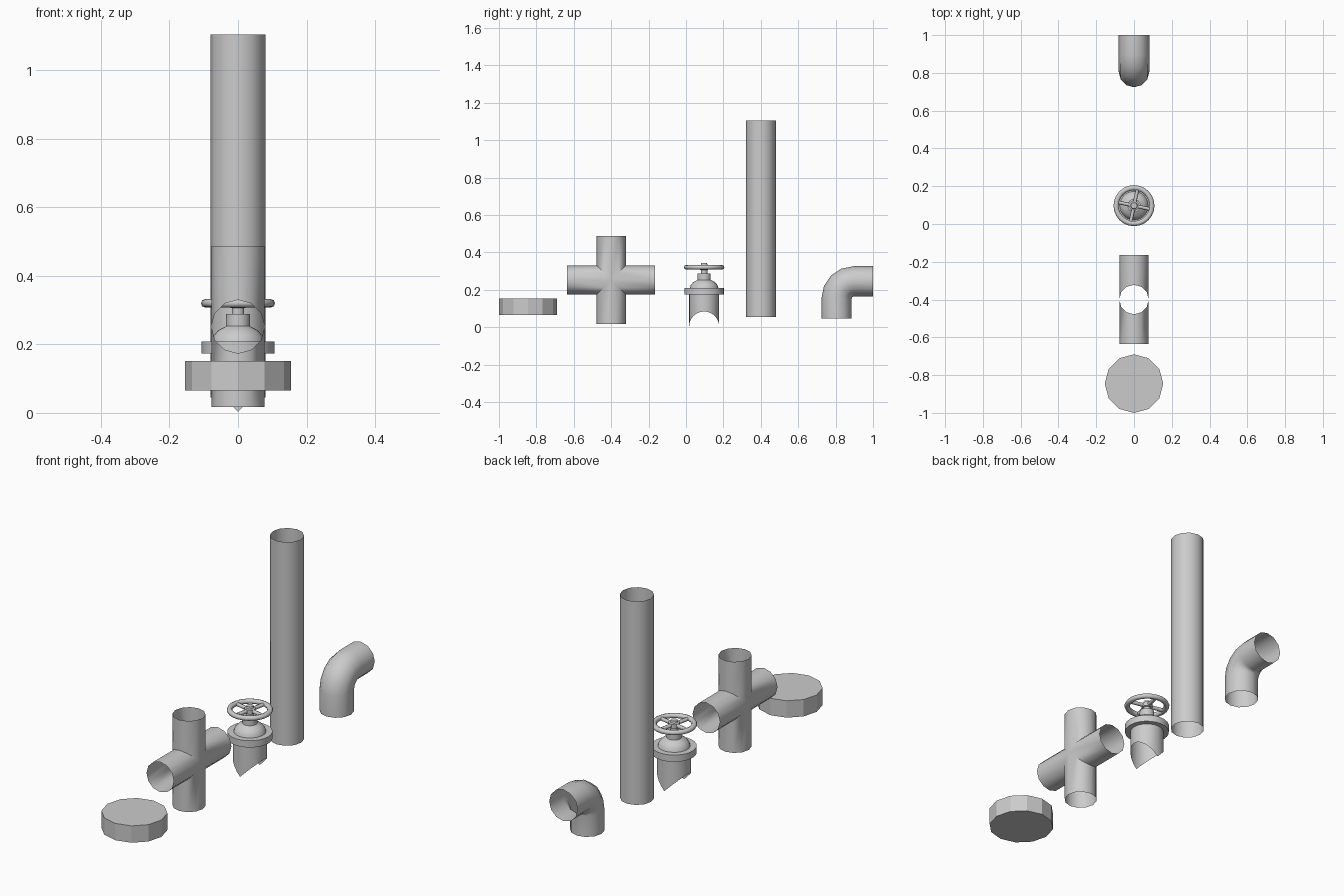
import bpy, bmesh
from math import sin, cos, pi, radians
from mathutils import Vector, Matrix

if "Cube" in bpy.data.objects:
    bpy.data.objects.remove(bpy.data.objects["Cube"])


def finish(name, bm, loc, angle=35):
    bmesh.ops.remove_doubles(bm, verts=bm.verts, dist=1e-5)
    bmesh.ops.recalc_face_normals(bm, faces=bm.faces)
    mesh = bpy.data.meshes.new(name)
    bm.to_mesh(mesh)
    bm.free()
    ob = bpy.data.objects.new(name, mesh)
    bpy.context.collection.objects.link(ob)
    ob.location = loc
    bpy.ops.object.select_all(action='DESELECT')
    ob.select_set(True)
    bpy.context.view_layer.objects.active = ob
    bpy.ops.object.shade_smooth_by_angle(angle=radians(angle))
    return ob


def loft(bm, rings, closed=False):
    rows = [[bm.verts.new(p) for p in r] for r in rings]
    pairs = list(zip(rows, rows[1:]))
    if closed:
        pairs.append((rows[-1], rows[0]))
    for a, b in pairs:
        n = len(a)
        for i in range(n):
            j = (i + 1) % n
            bm.faces.new((a[i], a[j], b[j], b[i]))
    return rows


def ring(r, z, n):
    return [Vector((r * cos(2 * pi * i / n), r * sin(2 * pi * i / n), z)) for i in range(n)]


# blind end cap
bm = bmesh.new()
rows = loft(bm, [ring(0.155, 0.065, 12), ring(0.155, 0.152, 12)])
for row in rows:
    bm.faces.new(row)
finish("end_cap", bm, (0, -0.845, 0), 20)

# four-way cross: four open arms mitred together
bm = bmesh.new()
for k in range(4):
    outer = ring(0.078, 0.235, 12)
    inner = [Vector((p.x, p.y, abs(p.y))) for p in outer]
    rot = Matrix.Rotation(k * pi / 2, 3, 'X')
    loft(bm, [[rot @ p for p in inner], [rot @ p for p in outer]])
finish("cross_pipe", bm, (0, -0.40, 0.252))

# straight pipe, open at both ends
bm = bmesh.new()
loft(bm, [ring(0.08, 0.055, 12), ring(0.08, 1.105, 12)])
finish("straight_pipe", bm, (0, 0.40, 0))

# elbow: vertical inlet bending towards +y
bm = bmesh.new()
rad, bend, base = 0.081, 0.092, 0.153
section = ring(rad, 0, 12)
rings = [[p + Vector((0, 0, 0.045)) for p in section]]
for k in range(5):
    rot = Matrix.Rotation(-k * pi / 8, 3, 'X')
    rings.append([rot @ (p - Vector((0, bend, 0))) + Vector((0, bend, base)) for p in section])
rings.append([Vector((p.x, 0.195, p.z)) for p in rings[-1]])
loft(bm, rings)
finish("elbow_pipe", bm, (0, 0.805, 0))

VALVE = (0, 0.097, 0)

# valve neck with saddle-cut bottom
bm = bmesh.new()
top = ring(0.08, 0.174, 24)
loft(bm, [[Vector((p.x, p.y, 0.004 + abs(p.x))) for p in top], top])
finish("valve_neck", bm, VALVE)

# flange, bonnet dome and stem
bm = bmesh.new()
profile = [(0.08, 0.174), (0.106, 0.174), (0.106, 0.209), (0.076, 0.209),
           (0.072, 0.224), (0.058, 0.241), (0.035, 0.253), (0.035, 0.288),
           (0.018, 0.288), (0.018, 0.306), (0.026, 0.308), (0.026, 0.329),
           (0.018, 0.332), (0.016, 0.342)]
rows = loft(bm, [ring(r, z, 24) for r, z in profile])
bm.faces.new(rows[-1])
finish("valve_bonnet", bm, VALVE)

# handwheel rim and four spokes
bm = bmesh.new()
rim = [ring(0.095 + 0.0135 * cos(a), 0.320 + 0.0125 * sin(a), 24)
       for a in [2 * pi * i / 8 for i in range(8)]]
loft(bm, rim, closed=True)
for k in range(4):
    rot = Matrix.Rotation(radians(-12) + k * pi / 2, 3, 'Z')
    rod = ring(0.0095, 0, 8)
    loft(bm, [[rot @ Vector((x, p.x, 0.319 + p.y)) for p in rod] for x in (0.015, 0.092)])
finish("handwheel", bm, VALVE, 50)
